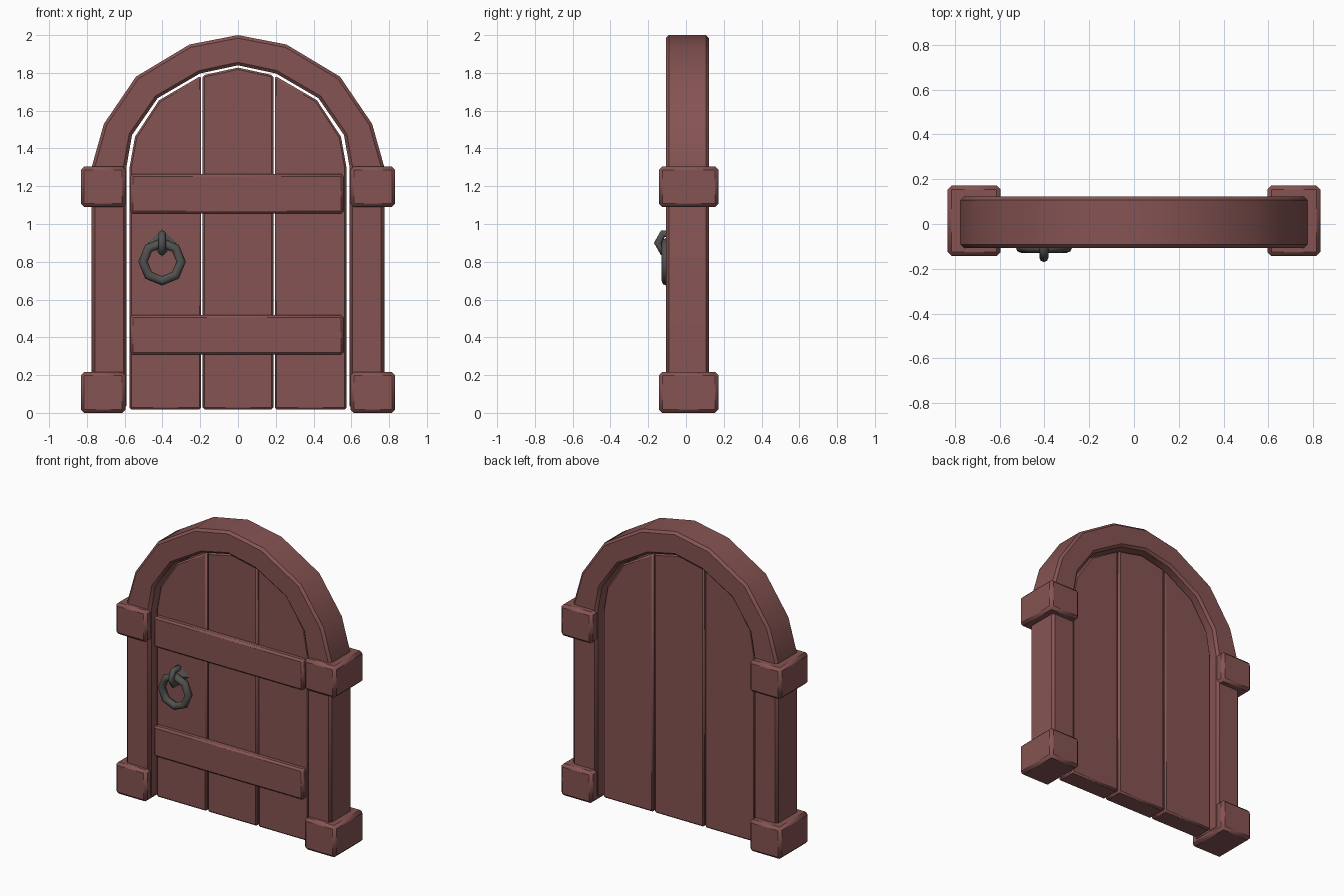
import bpy, bmesh, math
from mathutils import Matrix

if "Cube" in bpy.data.objects:
    bpy.data.objects.remove(bpy.data.objects["Cube"])


def material(name, rgb):
    m = bpy.data.materials.new(name)
    m.diffuse_color = (*rgb, 1)
    m.use_nodes = True
    m.node_tree.nodes["Principled BSDF"].inputs["Base Color"].default_value = m.diffuse_color
    return m


WOOD = material("reddish brown wood", (0.235, 0.088, 0.085))
IRON = material("dark iron", (0.085, 0.083, 0.08))


def finish(name, bm, mat, bevel=0.0, segments=1, angle=50):
    bmesh.ops.recalc_face_normals(bm, faces=bm.faces)
    me = bpy.data.meshes.new(name)
    bm.to_mesh(me)
    bm.free()
    me.materials.append(mat)
    ob = bpy.data.objects.new(name, me)
    bpy.context.collection.objects.link(ob)
    if bevel:
        mod = ob.modifiers.new("bevel", 'BEVEL')
        mod.width = bevel
        mod.segments = segments
        mod.limit_method = 'ANGLE'
        mod.angle_limit = math.radians(45)
    bpy.ops.object.select_all(action='DESELECT')
    ob.select_set(True)
    bpy.context.view_layer.objects.active = ob
    bpy.ops.object.shade_smooth_by_angle(angle=math.radians(angle))
    return ob


def slab(name, profile, y0, y1, mat, bevel):
    """Extrude an x-z outline from y0 to y1."""
    bm = bmesh.new()
    f = bm.faces.new([bm.verts.new((x, y0, z)) for x, z in profile])
    ext = bmesh.ops.extrude_face_region(bm, geom=[f])["geom"]
    bmesh.ops.translate(bm, vec=(0, y1 - y0, 0),
                        verts=[v for v in ext if isinstance(v, bmesh.types.BMVert)])
    return finish(name, bm, mat, bevel)


def box(name, x0, x1, y0, y1, z0, z1, mat, bevel):
    return slab(name, [(x0, z0), (x1, z0), (x1, z1), (x0, z1)], y0, y1, mat, bevel)


def ring(name, centre, major, minor, n, m, rot, mat):
    """Low-poly torus lying in the x-z plane, turned by rot about z."""
    bm = bmesh.new()
    loops = []
    for i in range(n):
        a = 2 * math.pi * i / n
        loop = []
        for j in range(m):
            b = 2 * math.pi * j / m
            r = major + minor * math.cos(b)
            loop.append(bm.verts.new((r * math.cos(a), minor * math.sin(b), r * math.sin(a))))
        loops.append(loop)
    for i in range(n):
        p, q = loops[i], loops[(i + 1) % n]
        for j in range(m):
            k = (j + 1) % m
            bm.faces.new((p[j], q[j], q[k], p[k]))
    bm.transform(Matrix.Translation(centre) @ Matrix.Rotation(rot, 4, 'Z'))
    return finish(name, bm, mat, angle=61)


def mirrored(half):
    """Left half outline (ending on x=0) continued down the right side."""
    return half + [(-x, z) for x, z in reversed(half[:-1])]


# Arched frame with its posts
outer = mirrored([(-0.775, 0.02), (-0.775, 1.30), (-0.71, 1.53), (-0.54, 1.78), (-0.257, 1.95), (0, 2.0)])
inner = mirrored([(-0.591, 0.02), (-0.591, 1.30), (-0.561, 1.471), (-0.426, 1.666), (-0.201, 1.797), (0, 1.84)])
bm = bmesh.new()
rows = [[bm.verts.new((x, y, z)) for x, z in pts]
        for pts, y in ((outer, -0.107), (inner, -0.107), (inner, 0.122), (outer, 0.122))]
for r in range(4):
    a, b = rows[r], rows[(r + 1) % 4]
    for i in range(len(a) - 1):
        bm.faces.new((a[i], a[i + 1], b[i + 1], b[i]))
for i in (0, -1):
    bm.faces.new([row[i] for row in rows])
finish("arched_frame", bm, WOOD, 0.016)

# Blocks at the foot and the shoulder of each post
for side, s in (("left", -1), ("right", 1)):
    x0, x1 = sorted((s * 0.595, s * 0.832))
    for part, z0, z1 in (("foot", 0.0, 0.217), ("shoulder", 1.09, 1.305)):
        box(f"{side}_{part}_block", x0, x1, -0.143, 0.172, z0, z1, WOOD, 0.018)

# Three door planks
Y0, Y1 = -0.063, 0.077
side_plank = [(-0.574, 0.018), (-0.195, 0.018), (-0.195, 1.785), (-0.418, 1.655), (-0.545, 1.462), (-0.574, 1.30)]
slab("left_plank", side_plank, Y0, Y1, WOOD, 0.01)
slab("right_plank", [(-x, z) for x, z in side_plank], Y0, Y1, WOOD, 0.01)
slab("middle_plank", [(-0.187, 0.018), (0.187, 0.018), (0.187, 1.787), (0, 1.828), (-0.187, 1.787)],
     Y0, Y1, WOOD, 0.01)

# Cross bands on the front
for name, z0, z1 in (("lower_band", 0.308, 0.518), ("upper_band", 1.055, 1.265)):
    box(name, -0.57, 0.558, -0.1, -0.05, z0, z1, WOOD, 0.013)

# Handle: shallow pyramid plate, staple and hanging ring
HX = -0.402
bm = bmesh.new()
back = [bm.verts.new((HX + dx, -0.06, 0.9 + dz)) for dx, dz in ((0.085, 0), (0, 0.08), (-0.085, 0), (0, -0.08))]
tip = bm.verts.new((HX, -0.095, 0.9))
bm.faces.new(back)
for i in range(4):
    bm.faces.new((back[i], back[(i + 1) % 4], tip))
finish("handle_plate", bm, IRON, angle=20)
ring("handle_staple", (HX, -0.095, 0.90), 0.055, 0.02, 6, 8, math.pi / 2, IRON)
ring("handle_ring", (HX, -0.104, 0.80), 0.101, 0.025, 8, 8, 0, IRON)
